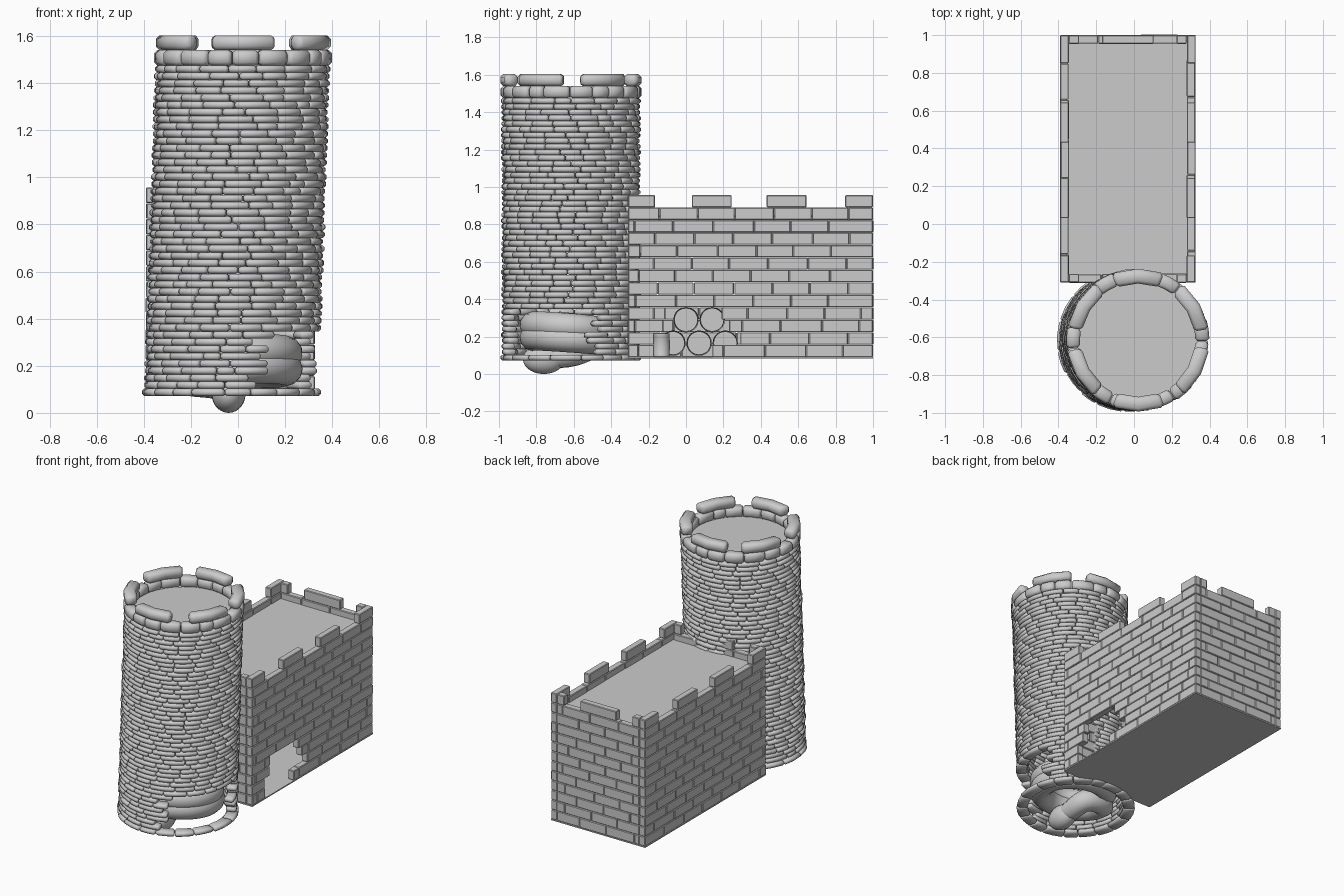
import bpy, bmesh, math, random
from mathutils import Matrix, Vector

if "Cube" in bpy.data.objects:
    bpy.data.objects.remove(bpy.data.objects["Cube"])

random.seed(4)
CY = -0.615                                   # tower axis in y


def finish(name, bm, angle=None):
    bmesh.ops.recalc_face_normals(bm, faces=bm.faces)
    me = bpy.data.meshes.new(name)
    bm.to_mesh(me)
    bm.free()
    ob = bpy.data.objects.new(name, me)
    bpy.context.collection.objects.link(ob)
    if angle:
        smooth(ob, angle)
    return ob


def smooth(ob, angle):
    bpy.ops.object.select_all(action='DESELECT')
    ob.select_set(True)
    bpy.context.view_layer.objects.active = ob
    bpy.ops.object.shade_smooth_by_angle(angle=math.radians(angle))


def axis_x(z):
    """The tower leans slightly towards +x."""
    return -0.027 + 0.05 * (z - 0.08) / 1.5


def arc_brick(bm, a0, a1, r0, r1, z0, z1, b):
    """Rounded stone bent around the tower axis (angles in degrees)."""
    cx, rm, zm = axis_x(z0), (r0 + r1) / 2, (z0 + z1) / 2
    hr, hz = (r1 - r0) / 2, (z1 - z0) / 2
    prof = [(hr, hz - b), (hr - b, hz), (b - hr, hz), (-hr, hz - b),
            (-hr, b - hz), (b - hr, -hz), (hr - b, -hz), (hr, b - hz)]
    edge = min(0.3, math.degrees(b / rm) / (a1 - a0))
    rings = []
    for t, s in ((0, b), (edge, 0), (0.5, 0), (1 - edge, 0), (1, b)):
        a = math.radians(a0 + (a1 - a0) * t)
        ring = []
        for pr, pz in prof:
            r = rm + pr * (1 - s / hr)
            z = zm + pz * (1 - s / hz * 0.6)
            ring.append(bm.verts.new((cx + r * math.cos(a), CY + r * math.sin(a), z)))
        rings.append(ring)
    for p, q in zip(rings, rings[1:]):
        for i in range(8):
            j = (i + 1) % 8
            bm.faces.new((p[i], p[j], q[j], q[i]))
    bm.faces.new(rings[0])
    bm.faces.new(rings[-1])


def ring_row(bm, z0, z1, n, r1, b, gap=None):
    start = random.uniform(0, 360)
    cuts = [start + 360 / n * (i + random.uniform(-0.22, 0.22)) for i in range(n)]
    cuts.append(cuts[0] + 360)
    for a0, a1 in zip(cuts, cuts[1:]):
        mid = ((a0 + a1) / 2 + 180) % 360 - 180
        if gap and gap[0] < mid < gap[1]:
            continue
        arc_brick(bm, a0 + 0.2, a1 - 0.2, 0.305, r1 + random.uniform(-0.004, 0.004), z0, z1, b)


# Tower courses, with a broken opening low on the right
bm = bmesh.new()
rows, zb, zt = 46, 0.072, 1.475
h = (zt - zb) / rows
for k in range(rows):
    z = zb + k * h
    gap = None
    if 0.1 < z + h / 2 < 0.36:
        s = max(0, z - 0.28) * 200
        gap = (-72 + s, 20 - s)
    ring_row(bm, z, z + h, 18, 0.378 if k == 0 else 0.371, 0.009, gap)
finish("tower_wall", bm, 60)

# Tower top ring and battlements
bm = bmesh.new()
ring_row(bm, 1.475, 1.54, 19, 0.376, 0.014)
for i in range(6):
    c = -90 + 60 * i + random.uniform(-2, 2)
    arc_brick(bm, c - 21.5, c + 21.5, 0.30, 0.378, 1.54, 1.603, 0.016)
finish("tower_battlements", bm, 60)

# Tower roof deck
bm = bmesh.new()
bmesh.ops.create_cone(bm, cap_ends=True, segments=32, radius1=0.315, radius2=0.315, depth=0.02,
                      matrix=Matrix.Translation((axis_x(1.47), CY, 1.47)))
finish("tower_deck", bm, 40)

# Hall walls
X0, X1, Y0, Y1, T = -0.39, 0.325, -0.31, 1.0, 0.045
ZB, RH, NR = 0.09, 0.0667, 12


def box(bm, x0, x1, y0, y1, z0, z1):
    m = Matrix.Translation(((x0 + x1) / 2, (y0 + y1) / 2, (z0 + z1) / 2))
    bmesh.ops.create_cube(bm, size=1, matrix=m @ Matrix.Diagonal((x1 - x0, y1 - y0, z1 - z0, 1)))


def course(a0, a1, k, length=0.207):
    """Brick spans along one course, offset by half on odd rows."""
    pos, out = a0, []
    nxt = a0 + length * (0.75 if k % 2 else 0.25) + random.uniform(-0.02, 0.02)
    while pos < a1 - 0.001:
        nxt = a1 if nxt > a1 - 0.04 else nxt
        out.append((pos, nxt))
        pos, nxt = nxt, nxt + length + random.uniform(-0.015, 0.015)
    return out


def wall(name, side, spans, merlons, door=()):
    """side: ('x', lo, hi) wall slab across x, or ('y', lo, hi)."""
    bm = bmesh.new()

    def put(a, b, z):
        j, g = random.uniform(-0.002, 0.002), 0.0008
        lo, hi = side[1] + j, side[2] + j
        if side[0] == 'x':
            box(bm, lo, hi, a + g, b - g, z + g, z + RH - g)
        else:
            box(bm, a + g, b - g, lo, hi, z + g, z + RH - g)

    for k in range(NR):
        z = ZB + k * RH
        parts = [spans]
        if k < len(door):
            parts = [(spans[0], door[k][0]), (door[k][1], spans[1])]
        for p in parts:
            for a, b in course(p[0], p[1], k):
                put(a, b, z)
    for a, b in merlons:
        put(a, b, ZB + NR * RH)
    ob = finish(name, bm)
    mod = ob.modifiers.new("bevel", 'BEVEL')
    mod.width, mod.segments = 0.004, 1


side_merlons = [(-0.31, -0.165), (0.03, 0.245), (0.43, 0.645), (0.85, 1.0)]
door = [(-0.17, 0.14), (-0.17, 0.29), (-0.12, 0.23), (-0.11, 0.19)]
wall("hall_right_wall", ('x', X1 - T, X1), (Y0, Y1), side_merlons, door)
wall("hall_left_wall", ('x', X0, X0 + T), (Y0, Y1), side_merlons)
end_merlons = [(X0 + T, X0 + 0.1), (-0.17, 0.105), (X1 - 0.1, X1 - T)]
wall("hall_back_wall", ('y', Y1 - T, Y1), (X0 + T, X1 - T), end_merlons)
wall("hall_front_wall", ('y', Y0, Y0 + T), (X0 + T, X1 - T), end_merlons)

# Hall floor and roof deck
for name, z, e in (("hall_floor", 0.083, 0.0), ("hall_roof_deck", 0.84, 0.03)):
    bm = bmesh.new()
    box(bm, X0 + e, X1 - e, Y0 + e, Y1 - e, z, z + 0.008)
    finish(name, bm)

# Barrels stacked inside the doorway: turned profile with raised rims
def barrel(name, loc, r, length, lying):
    prof = [(0, 0.47), (0.8, 0.47), (0.8, 0.5), (0.92, 0.5), (0.95, 0.4), (0.92, 0.38), (1, 0)]
    prof += [(a, -b) for a, b in prof[-2::-1]]
    bm = bmesh.new()
    vs = [bm.verts.new((a * r, 0, b * length)) for a, b in prof]
    es = [bm.edges.new(p) for p in zip(vs, vs[1:])]
    bmesh.ops.spin(bm, geom=vs + es, cent=(0, 0, 0), axis=(0, 0, 1), angle=math.tau,
                   steps=20, use_merge=True)
    bmesh.ops.remove_doubles(bm, verts=bm.verts, dist=0.0001)
    rot = Matrix.Rotation(math.pi / 2 if lying else 0, 4, 'Y')
    bmesh.ops.transform(bm, matrix=Matrix.Translation(loc) @ rot, verts=bm.verts)
    finish(name, bm, 35)


for y, z in ((0.0, 0.29), (0.14, 0.29), (-0.07, 0.165), (0.07, 0.165), (0.21, 0.165)):
    barrel("barrel_lying", (-0.22, y, z), 0.068, 0.2, True)
barrel("barrel_standing", (-0.02, -0.13, 0.155), 0.045, 0.125, False)

# Coiled creature body inside the tower base
pts = []
for i in range(45):
    t = i / 44
    a = math.radians(200 - 760 * t)
    pts.append((-0.01 + 0.215 * math.cos(a), CY + 0.205 * math.sin(a),
                0.29 - 0.14 * t + 0.025 * math.sin(-a), 0.5 + 0.5 * min(1, t * 4)))
pts += [(-0.06, -0.54, 0.13, 1), (-0.04, -0.65, 0.095, 0.95), (-0.04, -0.76, 0.085, 0.8)]
cu = bpy.data.curves.new("coiled_body", 'CURVE')
cu.dimensions, cu.bevel_depth, cu.bevel_resolution = '3D', 0.072, 4
cu.use_fill_caps = True
sp = cu.splines.new('NURBS')
sp.points.add(len(pts) - 1)
for p, (x, y, z, r) in zip(sp.points, pts):
    p.co, p.radius = (x, y, z, 1), r
sp.use_endpoint_u, sp.order_u, sp.resolution_u = True, 3, 3
bpy.context.collection.objects.link(bpy.data.objects.new("coiled_body", cu))

# Rounded end dipping below the tower
bm = bmesh.new()
bmesh.ops.create_uvsphere(bm, u_segments=24, v_segments=14, radius=1,
                          matrix=Matrix.Translation((-0.04, -0.76, 0.08)) @ Matrix.Diagonal((0.072, 0.112, 0.08, 1)))
finish("body_end", bm, 60)
